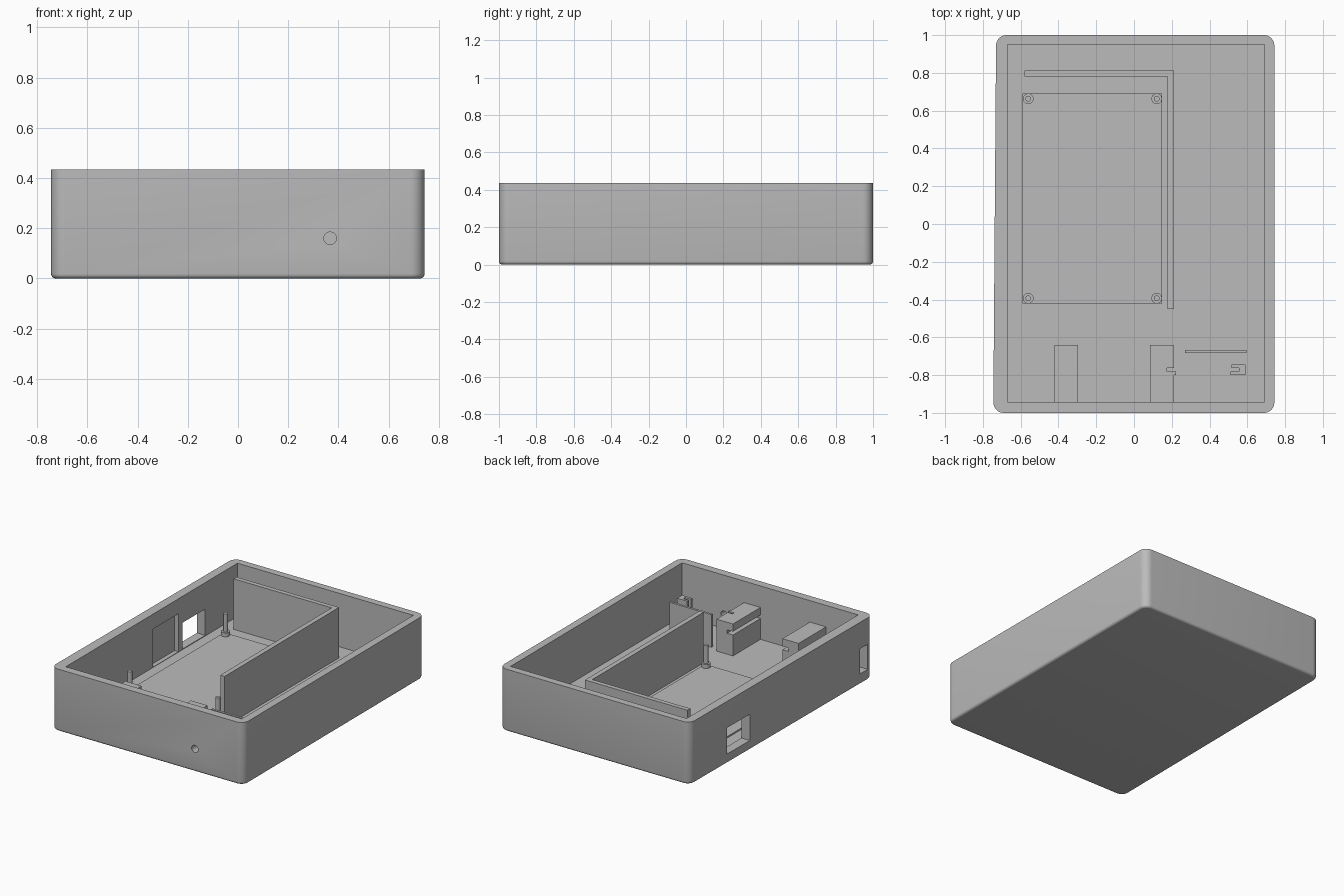
import bpy
import bmesh

if "Cube" in bpy.data.objects:
    bpy.data.objects.remove(bpy.data.objects["Cube"], do_unlink=True)

# One plain grey plastic
GREY = (0.5, 0.5, 0.5, 1.0)
plastic = bpy.data.materials.new("grey_plastic")
plastic.use_nodes = True
plastic.diffuse_color = GREY
plastic.node_tree.nodes["Principled BSDF"].inputs["Base Color"].default_value = GREY

HEIGHT = 0.435
FLOOR = 0.062


def finish(name, bm):
    mesh = bpy.data.meshes.new(name)
    bmesh.ops.recalc_face_normals(bm, faces=bm.faces)
    bm.to_mesh(mesh)
    bm.free()
    mesh.materials.append(plastic)
    obj = bpy.data.objects.new(name, mesh)
    bpy.context.collection.objects.link(obj)
    return obj


def prism(name, outline, z0, z1):
    """Upright solid from a flat outline."""
    bm = bmesh.new()
    face = bm.faces.new([bm.verts.new((x, y, z0)) for x, y in outline])
    top = bmesh.ops.extrude_face_region(bm, geom=[face])["geom"]
    for v in top:
        if isinstance(v, bmesh.types.BMVert):
            v.co.z = z1
    return finish(name, bm)


def box(name, x0, x1, y0, y1, z0, z1):
    return prism(name, [(x0, y0), (x1, y0), (x1, y1), (x0, y1)], z0, z1)


def smooth(obj):
    bpy.ops.object.select_all(action="DESELECT")
    obj.select_set(True)
    bpy.context.view_layer.objects.active = obj
    bpy.ops.object.shade_smooth_by_angle(angle=0.6)


def cylinder(name, x, y, z0, z1, radius):
    bpy.ops.mesh.primitive_cylinder_add(vertices=32, radius=radius, depth=z1 - z0,
                                        location=(x, y, (z0 + z1) / 2))
    obj = bpy.context.object
    obj.name = name
    obj.data.materials.append(plastic)
    smooth(obj)
    return obj


def cut(obj, cutter):
    cutter.hide_render = True
    mod = obj.modifiers.new("cut", "BOOLEAN")
    mod.operation = "DIFFERENCE"
    mod.solver = "EXACT"
    mod.object = cutter
    bpy.context.view_layer.objects.active = obj
    bpy.ops.object.modifier_apply(modifier=mod.name)
    bpy.data.objects.remove(cutter, do_unlink=True)


# Outer shell: slightly tapered on one side, rounded corners and bottom edge
shell = prism("case_shell", [(-0.745, -1), (0.743, -1), (0.743, 1), (-0.73, 1)], 0, HEIGHT)
bm = bmesh.new()
bm.from_mesh(shell.data)
upright = [e for e in bm.edges if abs(e.verts[0].co.z - e.verts[1].co.z) > 0.1]
bmesh.ops.bevel(bm, geom=upright, offset=0.055, segments=8, profile=0.5, affect="EDGES")
bottom = [e for e in bm.edges if all(v.co.z < 0.001 for v in e.verts)]
bmesh.ops.bevel(bm, geom=bottom, offset=0.018, segments=4, profile=0.5, affect="EDGES")
bm.to_mesh(shell.data)
bm.free()

# Cavity, side ports, inner side pocket and front hole
cut(shell, box("cavity", -0.67, 0.69, -0.943, 0.95, FLOOR, 0.6))
cut(shell, box("rear_port", -0.9, -0.6, 0.345, 0.595, FLOOR + 0.005, 0.25))
cut(shell, box("front_port", -0.9, -0.6, -0.942, -0.855, 0.075, 0.25))
cut(shell, box("side_pocket", -0.70, -0.6, 0.02, 0.30, FLOOR + 0.003, 0.33))
bore = cylinder("front_bore", 0.367, -0.163, 0.85, 1.1, 0.025)
bore.rotation_euler.x = 1.570796
bore.location = (0.367, -0.97, 0.16)
cut(shell, bore)
smooth(shell)

# Raised board bed with four pegs on collars
box("board_bed", -0.59, 0.148, -0.42, 0.69, FLOOR - 0.01, FLOOR + 0.01)
for side, x in (("right", -0.56), ("left", 0.12)):
    for end, y in (("front", -0.393), ("back", 0.663)):
        cylinder(f"{end}_{side}_collar", x, y, FLOOR, 0.1, 0.028)
        cylinder(f"{end}_{side}_peg", x, y, 0.09, 0.225, 0.015)

# L-shaped divider wall
prism("divider_wall", [(-0.58, 0.78), (0.178, 0.78), (0.178, -0.45), (0.212, -0.45),
                       (0.212, 0.812), (-0.58, 0.812)], FLOOR - 0.01, 0.415)

# Two slotted support blocks against the front wall
block_top = 0.285
right_block = box("right_support_block", -0.422, -0.297, -0.95, -0.64, FLOOR - 0.01, block_top)
cut(right_block, box("slot", -0.345, -0.2, -1, -0.6, 0.208, 0.232))
left_block = box("left_support_block", 0.085, 0.212, -0.95, -0.64, FLOOR - 0.01, block_top)
cut(left_block, box("slot", 0, 0.13, -1, -0.6, 0.208, 0.232))
cut(left_block, box("groove", 0.175, 0.3, -0.782, -0.763, FLOOR, 0.5))
box("groove_lip", 0.175, 0.222, -0.80, -0.782, FLOOR - 0.01, block_top)

# Thin upright fin and the grooved bracket beside it
box("thin_fin", 0.27, 0.595, -0.683, -0.667, FLOOR - 0.01, 0.29)
prism("grooved_bracket", [(0.51, -0.80), (0.59, -0.80), (0.59, -0.745), (0.515, -0.745),
                          (0.515, -0.763), (0.555, -0.763), (0.555, -0.782), (0.51, -0.782)],
      FLOOR - 0.01, 0.29)
